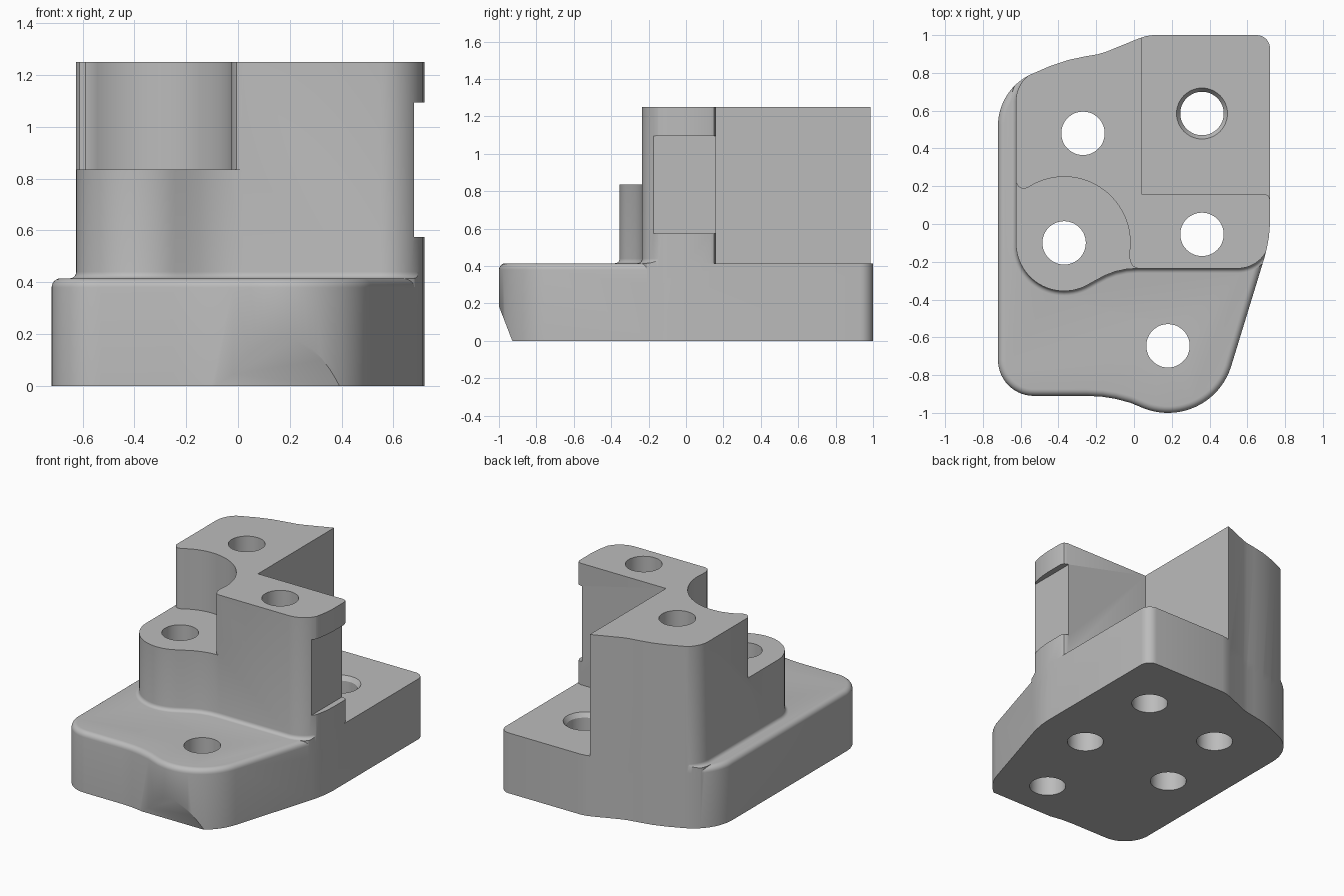
import bpy, bmesh, math

cube = bpy.data.objects.get("Cube")
if cube:
    bpy.data.objects.remove(cube, do_unlink=True)

grey = bpy.data.materials.new("plain_grey")
grey.use_nodes = True
COLOUR = (0.5, 0.5, 0.5, 1)
grey.diffuse_color = COLOUR
grey.node_tree.nodes["Principled BSDF"].inputs["Base Color"].default_value = COLOUR


def arc(cx, cy, r, a0, a1, n=14):
    steps = [math.radians(a0 + (a1 - a0) * i / n) for i in range(n + 1)]
    return [(cx + r * math.cos(a), cy + r * math.sin(a)) for a in steps]


def offset(outline, d, weight):
    """Move a counter-clockwise outline outwards by d times each point's weight."""
    out = []
    for i, (x, y) in enumerate(outline):
        (ax, ay), (bx, by) = outline[i - 1], outline[(i + 1) % len(outline)]
        tx, ty = bx - ax, by - ay
        s = d * weight(x, y) / math.hypot(tx, ty)
        out.append((x + ty * s, y - tx * s))
    return out


def loft(name, outline, layers, weight=lambda x, y: 1):
    """Stack copies of an outline; each layer is (z, outward offset)."""
    bm = bmesh.new()
    rings = [[bm.verts.new((x, y, z)) for x, y in offset(outline, d, weight)]
             for z, d in layers]
    n = len(outline)
    for low, high in zip(rings, rings[1:]):
        for i in range(n):
            j = (i + 1) % n
            bm.faces.new((low[i], low[j], high[j], high[i]))
    bm.faces.new(rings[0][::-1])
    bm.faces.new(rings[-1])
    bmesh.ops.recalc_face_normals(bm, faces=bm.faces)
    mesh = bpy.data.meshes.new(name)
    bm.to_mesh(mesh)
    bm.free()
    mesh.materials.append(grey)
    ob = bpy.data.objects.new(name, mesh)
    bpy.context.collection.objects.link(ob)
    return ob


def combine(target, tool, operation):
    """Apply an exact boolean and discard the tool."""
    mod = target.modifiers.new(operation, 'BOOLEAN')
    mod.operation, mod.solver, mod.object = operation, 'EXACT', tool
    bpy.context.view_layer.objects.active = target
    bpy.ops.object.modifier_apply(modifier=mod.name)
    bpy.data.objects.remove(tool, do_unlink=True)


def box(name, x0, x1, y0, y1, z0, z1):
    return loft(name, [(x0, y0), (x1, y0), (x1, y1), (x0, y1)], [(z0, 0), (z1, 0)])


BASE, LEDGE, TOP = 0.415, 0.835, 1.25

# Foot outline with rounded corners and a lobe at the front
foot = (arc(-0.53, -0.72, 0.19, 180, 270)
        + [(-0.25, -0.91), (-0.17, -0.914), (-0.1, -0.925), (-0.02, -0.946)]
        + arc(0.18, -0.65, 0.35, -112, -18, 20)
        + [(0.69, -0.18), (0.703, -0.13), (0.714, -0.07), (0.72, 0)]
        + arc(0.65, 0.93, 0.07, 0, 90, 8)
        + [(0.1, 1), (0.06, 0.994), (0.02, 0.98), (-0.15, 0.911), (-0.19, 0.899),
           (-0.26, 0.887), (-0.35, 0.868), (-0.44, 0.838), (-0.5, 0.812)]
        + arc(-0.42, 0.52, 0.3, 115, 180))


def exposed(x, y):
    """Only the front and left rim of the foot is rounded."""
    return 0 if x > 0.71 or (x > -0.53 and y > 0.78) else 1


R = 0.035
rim = [(BASE - R + R * math.sin(a), R * math.cos(a) - R)
       for a in [math.radians(15 * i) for i in range(7)]]
body = loft("bracket_body", foot, [(0, 0)] + rim, exposed)

# Sloped relief under the front lobe
relief = box("relief_cutter", -0.5, 0.8, -1.3, -0.93, -0.1, 0.19)
for v in relief.data.vertices:
    if v.co.y > -1.2:
        v.co.y = -0.89 if v.co.z < 0 else -1.002
combine(body, relief, 'DIFFERENCE')

# Tower with a round boss and a small fillet where it meets the foot
tower_outline = (arc(-0.37, -0.1, 0.255, 180, 300, 24)
                 + [(-0.2, -0.297), (-0.15, -0.271), (-0.1, -0.252), (-0.04, -0.239),
                    (0.02, -0.235)]
                 + arc(0.55, -0.065, 0.17, -90, -20)
                 + [(0.9, -0.1), (0.9, 1.3), (-0.45, 1.3)]
                 + arc(-0.45, 0.65, 0.175, 120, 180))
F = 0.025
skirt = [(BASE + F - F * math.cos(a), F - F * math.sin(a))
         for a in [math.radians(18 * i) for i in range(6)]]
tower = loft("tower", tower_outline, [(0.3, F)] + skirt + [(TOP, 0)])
combine(tower, loft("foot_trim", foot, [(0.1, 0), (1.5, 0)]), 'INTERSECT')

# Square notch at the back left and round pocket above the boss
notch = [(0.04, 0.16), (0.69, 0.16), (0.711, 0.151), (0.72, 0.13),
         (0.9, 0.13), (0.9, 1.3), (0.04, 1.3)]
combine(tower, loft("notch_cutter", notch[::-1], [(0.2, 0), (1.4, 0)]), 'DIFFERENCE')
pocket = ([(-0.8, -0.5), (0.02, -0.5), (0.02, -0.235), (-0.005, -0.225), (-0.02, -0.2),
           (-0.025, -0.17)]
          + arc(-0.37, -0.1, 0.35, 0, 124, 28)
          + [(-0.59, 0.187), (-0.612, 0.198), (-0.63, 0.23), (-0.8, 0.23)])
combine(tower, loft("pocket_cutter", pocket, [(LEDGE, 0), (1.4, 0)]), 'DIFFERENCE')

# Shallow recess in the side wall
combine(tower, box("recess_cutter", 0.68, 0.9, -0.3, 0.3, 0.575, 1.095), 'DIFFERENCE')
combine(body, tower, 'UNION')

# Five through holes, one with a chamfered rim
for x, y in [(-0.27, 0.48), (-0.37, -0.1), (0.36, -0.055), (0.18, -0.645), (0.36, 0.585)]:
    circle = arc(x, y, 0.115, 0, 360, 48)[:-1]
    layers = [(-0.1, 0), (1.5, 0)]
    if y > 0.5:
        layers = [(-0.1, 0), (BASE - 0.03, 0), (BASE, 0.02), (1.5, 0.02)]
    combine(body, loft("hole_cutter", circle, layers), 'DIFFERENCE')

bpy.ops.object.select_all(action='DESELECT')
body.select_set(True)
bpy.context.view_layer.objects.active = body
bpy.ops.object.shade_smooth_by_angle(angle=math.radians(30))
